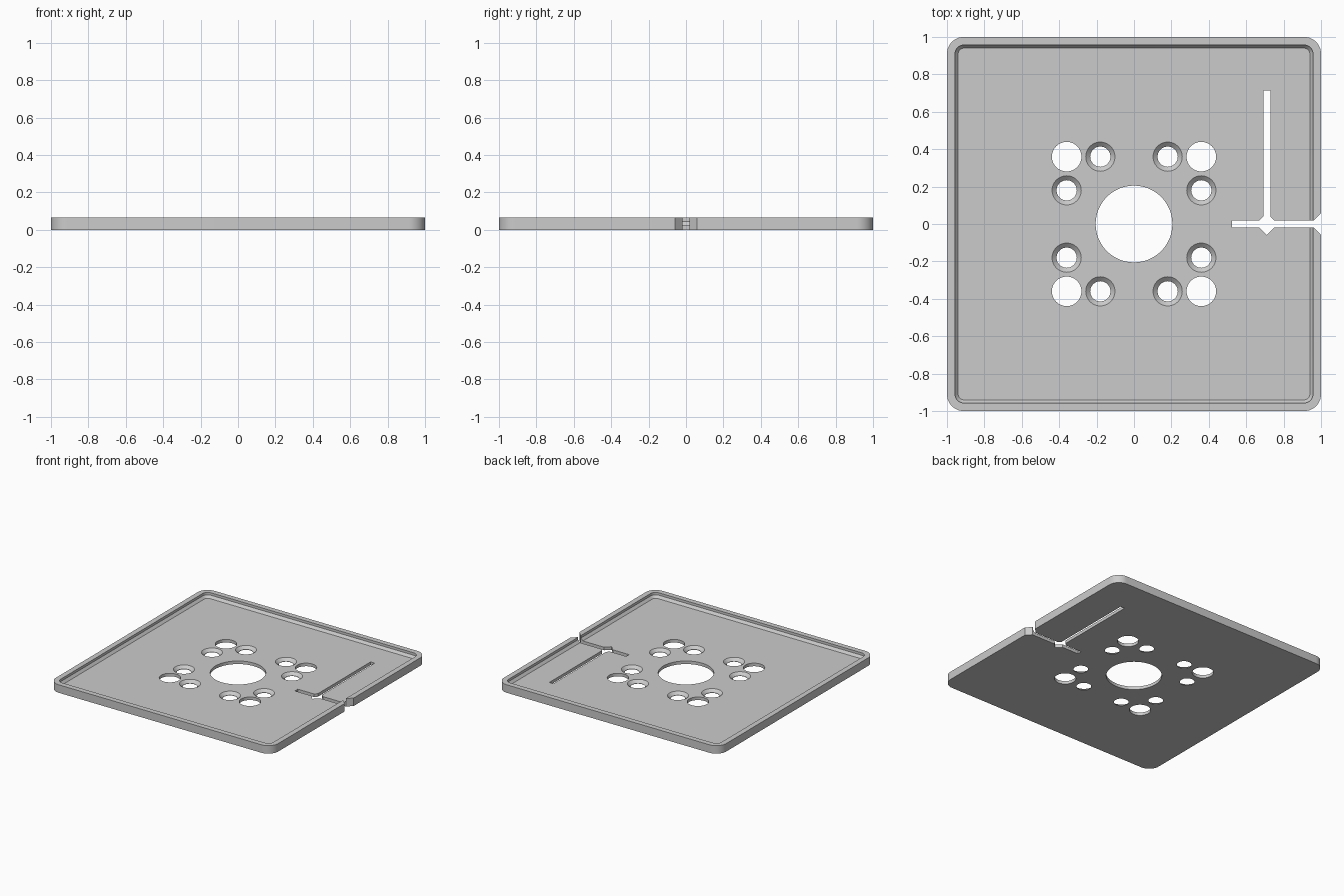
import bpy, bmesh
from math import sin, cos, pi

if "Cube" in bpy.data.objects:
    bpy.data.objects.remove(bpy.data.objects["Cube"], do_unlink=True)

THICK, FLOOR, STEP = 0.065, 0.025, 0.045
BELOW, ABOVE = -0.05, 0.12
SLOT = 0.0185      # half width of the slots
FLARE = 0.058      # half diagonal of the diamond openings
SLOT_X = 0.71

grey = bpy.data.materials.new("plain grey")
grey.use_nodes = True
grey.diffuse_color = (0.6, 0.6, 0.6, 1)
grey.node_tree.nodes["Principled BSDF"].inputs["Base Color"].default_value = (0.6, 0.6, 0.6, 1)


def circle(r, cx=0, cy=0, n=48):
    return [(cx + r * cos(2 * pi * i / n), cy + r * sin(2 * pi * i / n)) for i in range(n)]


def rounded_square(half, r, steps=10):
    pts = []
    for q, (sx, sy) in enumerate([(1, 1), (-1, 1), (-1, -1), (1, -1)]):
        for i in range(steps + 1):
            a = (q + i / steps) * pi / 2
            pts.append((sx * (half - r) + r * cos(a), sy * (half - r) + r * sin(a)))
    return pts


def rectangle(x0, x1, y0, y1):
    return [(x0, y0), (x1, y0), (x1, y1), (x0, y1)]


def loft(bm, sections):
    """Closed solid through (outline, height) sections, bottom to top."""
    rings = [[bm.verts.new((x, y, z)) for x, y in pts] for pts, z in sections]
    n = len(rings[0])
    for low, high in zip(rings, rings[1:]):
        for i in range(n):
            j = (i + 1) % n
            bm.faces.new((low[i], low[j], high[j], high[i]))
    bm.faces.new(rings[0][::-1])
    bm.faces.new(rings[-1])


def solid(name, *lofts):
    bm = bmesh.new()
    for sections in lofts:
        loft(bm, sections)
    mesh = bpy.data.meshes.new(name)
    bm.to_mesh(mesh)
    bm.free()
    obj = bpy.data.objects.new(name, mesh)
    bpy.context.collection.objects.link(obj)
    return obj


def through(outline):
    return [(outline, BELOW), (outline, ABOVE)]


def countersink(x, y):
    small, wide = circle(0.054, x, y), circle(0.078, x, y)
    return [(small, BELOW), (small, 0.003), (wide, FLOOR), (wide, ABOVE)]


# Plate blank
outer = rounded_square(1, 0.09)
plate = solid("base_plate", [(outer, 0), (outer, THICK)])

# Recessed tray with a sloped foot to its wall
rim = rounded_square(0.957, 0.047)
tray = solid("tray_cutter", [(rounded_square(0.94, 0.03), FLOOR), (rim, STEP), (rim, ABOVE)])

# Centre bore, corner holes and countersunk screw holes
signs = [(sx, sy) for sx in (-1, 1) for sy in (-1, 1)]
holes = [through(circle(0.205, n=80))]
for sx, sy in signs:
    holes.append(through(circle(0.079, 0.36 * sx, 0.36 * sy)))
    holes.append(countersink(0.18 * sx, 0.36 * sy))
    holes.append(countersink(0.36 * sx, 0.18 * sy))
hole_cutter = solid("hole_cutter", *holes)

# Slots, with diamond openings at the crossing and at the edge
cross_slot = solid("cross_slot_cutter", through(rectangle(0.525, 1.1, -SLOT, SLOT)))
long_slot = solid("long_slot_cutter", through(rectangle(SLOT_X - SLOT, SLOT_X + SLOT, 0, 0.715)))
diamonds = solid("diamond_cutter", *[through(circle(FLARE, x, 0, 4)) for x in (SLOT_X, 1)])

# Cut everything out of the plate
cutters = [tray, hole_cutter, cross_slot, long_slot, diamonds]
for cutter in cutters:
    cutter.hide_render = True
    mod = plate.modifiers.new(cutter.name, "BOOLEAN")
    mod.operation = "DIFFERENCE"
    mod.solver = "EXACT"
    mod.object = cutter
bpy.context.view_layer.update()
cut = bpy.data.meshes.new_from_object(plate.evaluated_get(bpy.context.evaluated_depsgraph_get()))
plate.modifiers.clear()
plate.data = cut
for cutter in cutters:
    bpy.data.objects.remove(cutter, do_unlink=True)

# Colour and shading
cut.materials.clear()
cut.materials.append(grey)
for face in cut.polygons:
    face.material_index = 0
bpy.ops.object.select_all(action="DESELECT")
plate.select_set(True)
bpy.context.view_layer.objects.active = plate
bpy.ops.object.shade_smooth_by_angle()
